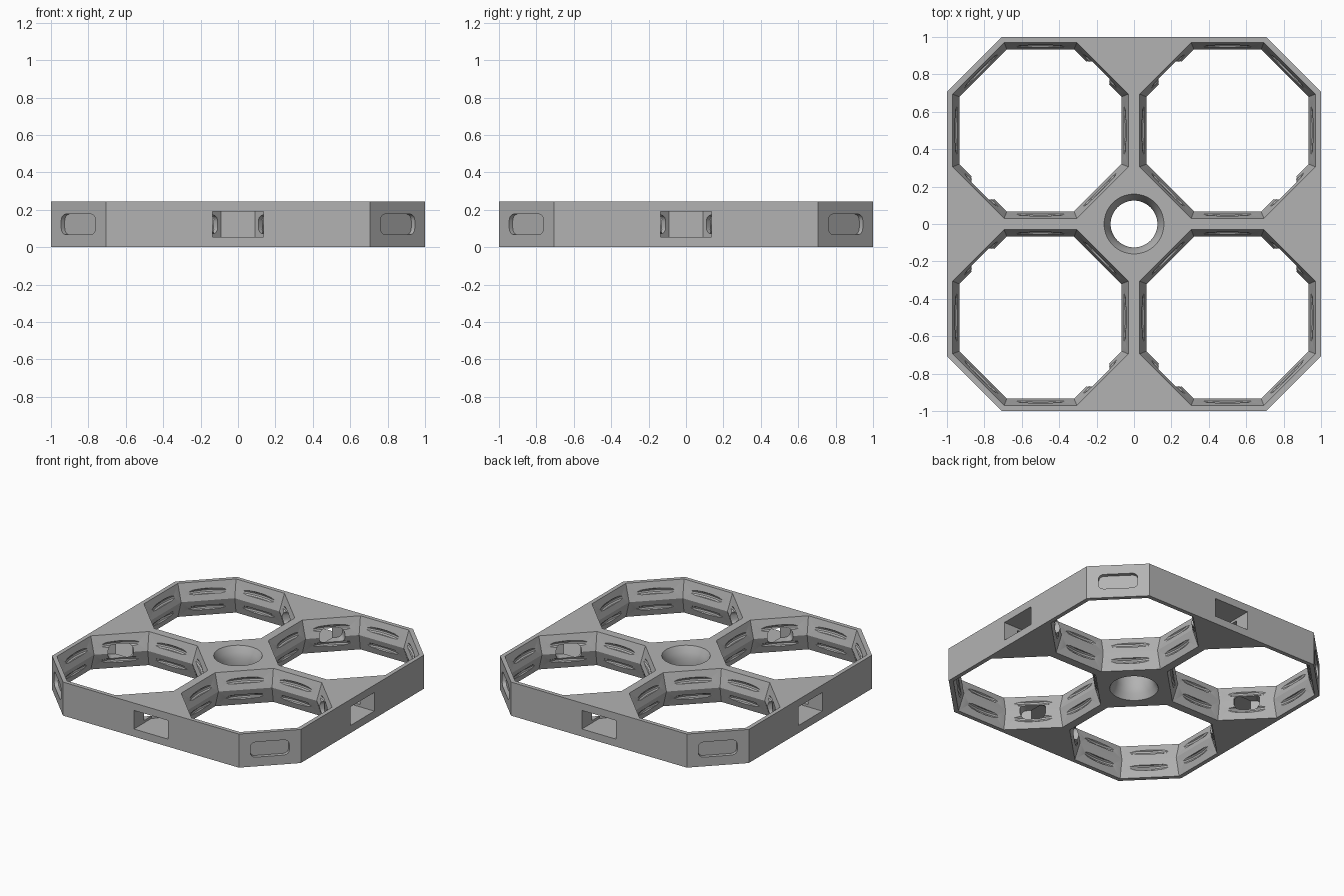
import bpy
import bmesh
from math import sin, cos, pi, radians
from mathutils import Vector, Matrix

cube = bpy.data.objects.get("Cube")
if cube:
    bpy.data.objects.remove(cube, do_unlink=True)

HEIGHT = 0.244
MID = HEIGHT / 2

grey = bpy.data.materials.new("plain grey")
grey.use_nodes = True
colour = (0.45, 0.45, 0.45, 1)
grey.diffuse_color = colour
grey.node_tree.nodes["Principled BSDF"].inputs["Base Color"].default_value = colour


def loft(name, rings, close=False):
    """Skin matching rings of points; cap the ends, or join last to first."""
    bm = bmesh.new()
    loops = [[bm.verts.new(p) for p in ring] for ring in rings]
    n = len(loops[0])
    pairs = list(zip(loops, loops[1:]))
    if close:
        pairs.append((loops[-1], loops[0]))
    else:
        bm.faces.new(loops[0])
        bm.faces.new(loops[-1])
    for a, b in pairs:
        for i in range(n):
            j = (i + 1) % n
            bm.faces.new((a[i], a[j], b[j], b[i]))
    bmesh.ops.recalc_face_normals(bm, faces=bm.faces[:])
    mesh = bpy.data.meshes.new(name)
    bm.to_mesh(mesh)
    bm.free()
    mesh.materials.append(grey)
    obj = bpy.data.objects.new(name, mesh)
    bpy.context.collection.objects.link(obj)
    return obj


def ring(radius, z, sides, centre=(0, 0), turn=0):
    return [Vector((centre[0] + radius * cos(turn + 2 * pi * i / sides),
                    centre[1] + radius * sin(turn + 2 * pi * i / sides), z))
            for i in range(sides)]


def octagon(apothem, z, centre):
    return ring(apothem / cos(pi / 8), z, 8, centre, pi / 8)


def rounded_slot(name, centre, angle, start, end, half_w, half_h, r=0.035):
    """Rounded rectangular prism running outward from centre along angle."""
    out = Vector((cos(angle), sin(angle), 0))
    side = Vector((-sin(angle), cos(angle), 0))
    rings = []
    for d in (start, end):
        pts = []
        for q, (su, sv) in enumerate([(1, 1), (-1, 1), (-1, -1), (1, -1)]):
            for k in range(5):
                a = q * pi / 2 + k * pi / 8
                u = su * (half_w - r) + r * cos(a)
                v = sv * (half_h - r) + r * sin(a)
                pts.append(Vector((*centre, MID)) + out * d + side * u + Vector((0, 0, v)))
        rings.append(pts)
    return loft(name, rings)


# Main body: square plate with clipped corners
c = 0.707
plan = [(1, -c), (1, c), (c, 1), (-c, 1), (-1, c), (-1, -c), (-c, -1), (c, -1)]
frame = loft("octagonal_frame", [[Vector((x, y, z)) for x, y in plan] for z in (0, HEIGHT)])


def cut(cutter):
    cutter.hide_render = True
    mod = frame.modifiers.new("cut", 'BOOLEAN')
    mod.operation = 'DIFFERENCE'
    mod.solver = 'EXACT'
    mod.object = cutter
    bpy.ops.object.select_all(action='DESELECT')
    bpy.context.view_layer.objects.active = frame
    frame.select_set(True)
    bpy.ops.object.modifier_apply(modifier=mod.name)
    bpy.data.objects.remove(cutter, do_unlink=True)


# Four waisted octagonal openings, each with two shallow ring grooves
WIDE, WAIST = 0.47, 0.433
FLARE = (WIDE - WAIST) / MID
for sx in (1, -1):
    for sy in (1, -1):
        centre = (0.5 * sx, 0.5 * sy)
        over = 0.05
        cut(loft("opening_cutter", [
            octagon(WIDE + FLARE * over, -over, centre),
            octagon(WAIST, MID, centre),
            octagon(WIDE + FLARE * over, HEIGHT + over, centre)]))
        for dz in (-0.06, 0.06):
            bead = [ring(0.449 + 0.02 * cos(t * pi / 5), MID + dz + 0.02 * sin(t * pi / 5),
                         72, centre, 0.011) for t in range(10)]
            cut(loft("groove_cutter", bead, close=True))

# Tapered side pockets
pocket = [(-0.137, -1.1), (0.137, -1.1), (0.137, -0.8),
          (0.09, -0.753), (-0.09, -0.753), (-0.137, -0.8)]
for k in range(4):
    spin = Matrix.Rotation(k * pi / 2, 3, 'Z')
    cut(loft("pocket_cutter", [[spin @ Vector((x, y, z)) for x, y in pocket]
                               for z in (0.055, 0.19)]))

# Slots linking the pockets to the openings, and corner recesses
for k in range(4):
    diagonal = pi / 4 + k * pi / 2
    centre = (0.7071 * cos(diagonal), 0.7071 * sin(diagonal))
    for turn in (pi / 2, -pi / 2):
        cut(rounded_slot("link_cutter", centre, diagonal + turn, 0.38, 0.53, 0.085, 0.05))
    cut(rounded_slot("recess_cutter", (0, 0), diagonal, 1.18, 1.3, 0.13, 0.055))

# Central round hole, flared at both ends
flare = [(0.2, -0.05), (0.16, 0), (0.138, 0.04), (0.125, 0.08)]
flare += [(r, HEIGHT - z) for r, z in reversed(flare)]
cut(loft("hub_cutter", [ring(r, z, 64) for r, z in flare]))

bpy.context.view_layer.objects.active = frame
frame.select_set(True)
bpy.ops.object.shade_smooth_by_angle(angle=radians(25))
